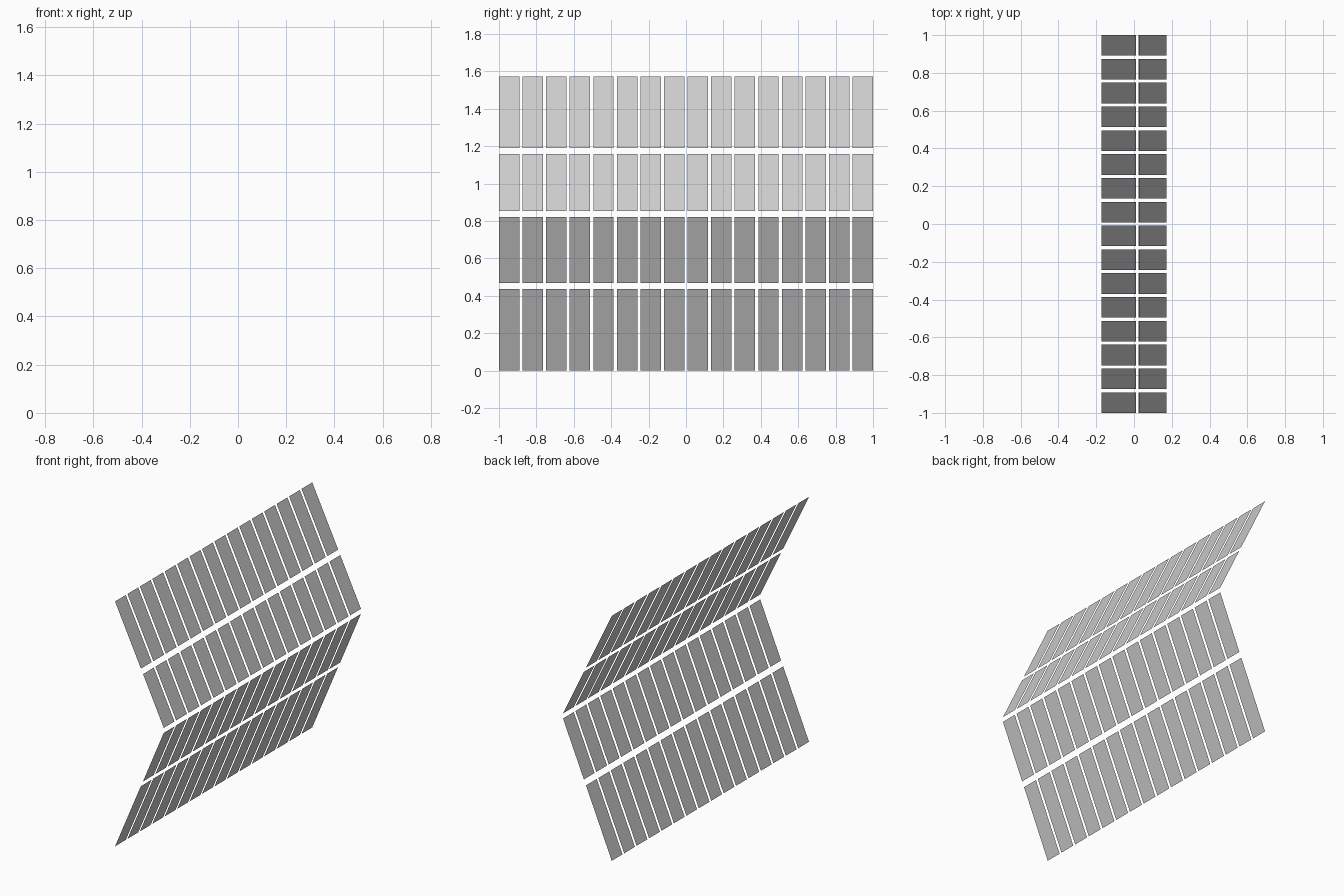
import bpy, bmesh

if "Cube" in bpy.data.objects:
    bpy.data.objects.remove(bpy.data.objects["Cube"])

COLS, GAP = 16, 0.017
PITCH = (2 + GAP) / COLS
WIDTH = PITCH - GAP

# Row profile: (name, (x, z) of lower edge, (x, z) of upper edge)
ROWS = [
    ("lower_bottom_panels", (-0.173, 0.0), (0.010, 0.435)),
    ("lower_top_panels", (0.025, 0.469), (0.173, 0.821)),
    ("upper_bottom_panels", (0.173, 0.853), (0.026, 1.159)),
    ("upper_top_panels", (0.011, 1.190), (-0.173, 1.572)),
]


def panel_row(name, low, high):
    """One row of thin, single-sheet flat panels along y."""
    bm = bmesh.new()
    for i in range(COLS):
        y0 = -1 + i * PITCH
        y1 = y0 + WIDTH
        corners = [(low[0], y0, low[1]), (low[0], y1, low[1]),
                   (high[0], y1, high[1]), (high[0], y0, high[1])]
        bm.faces.new([bm.verts.new(c) for c in corners])
    mesh = bpy.data.meshes.new(name)
    bm.to_mesh(mesh)
    bm.free()
    obj = bpy.data.objects.new(name, mesh)
    bpy.context.collection.objects.link(obj)


# Four rows forming the folded wall
for row in ROWS:
    panel_row(*row)
